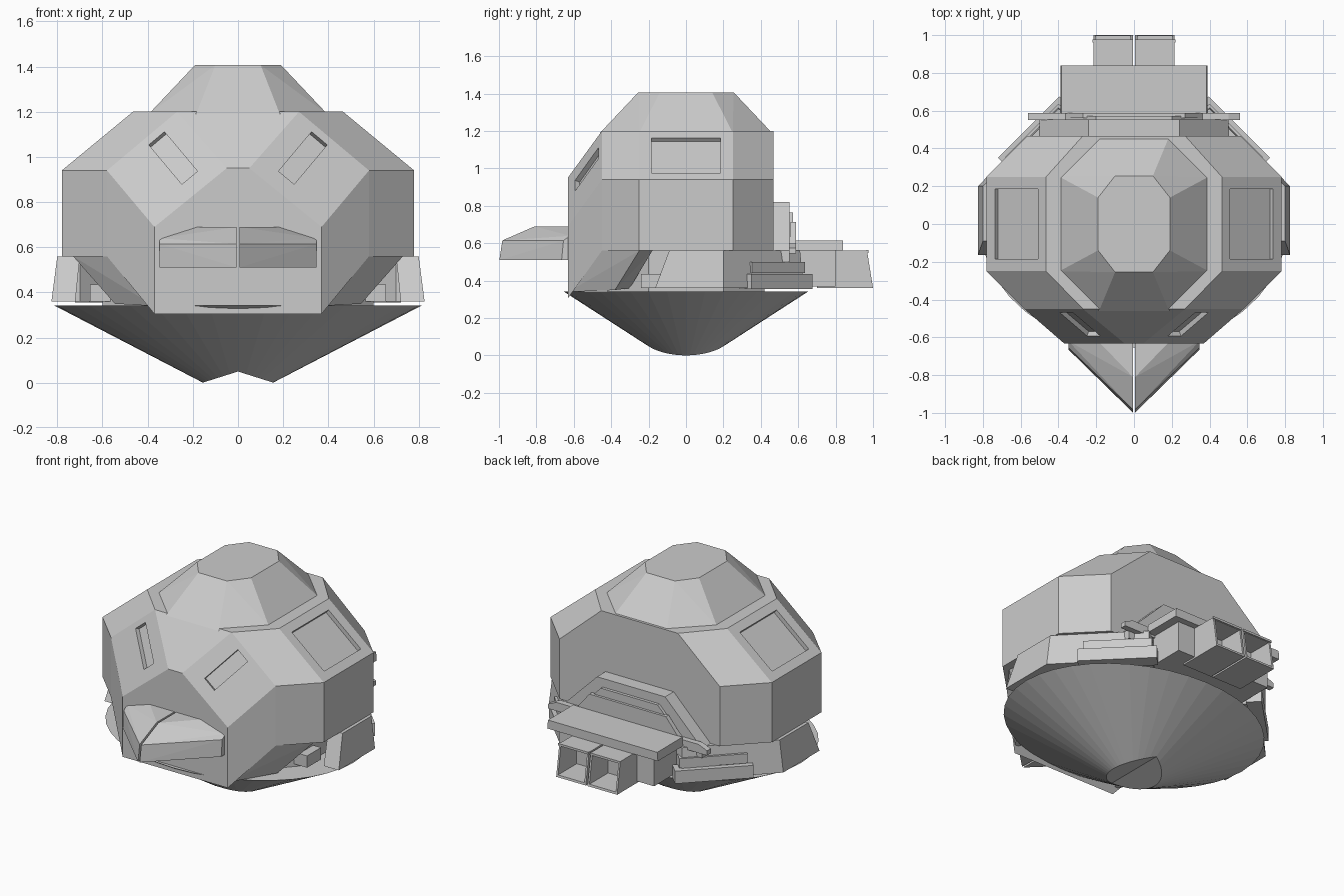
import bpy, bmesh, math
from mathutils import Vector as V

if "Cube" in bpy.data.objects:
    bpy.data.objects.remove(bpy.data.objects["Cube"])


def finish(name, bm):
    bmesh.ops.recalc_face_normals(bm, faces=bm.faces[:])
    me = bpy.data.meshes.new(name)
    bm.to_mesh(me)
    bm.free()
    ob = bpy.data.objects.new(name, me)
    bpy.context.collection.objects.link(ob)
    return ob


def hull(name, pts, mirror=False):
    bm = bmesh.new()
    for p in pts:
        bm.verts.new(p)
    r = bmesh.ops.convex_hull(bm, input=bm.verts[:])
    loose = [v for v in bm.verts if not v.link_faces]
    bmesh.ops.delete(bm, geom=loose, context='VERTS')
    bmesh.ops.dissolve_limit(bm, angle_limit=0.02, verts=bm.verts[:], edges=bm.edges[:])
    ob = finish(name, bm)
    if mirror:
        ob.modifiers.new("mirror", 'MIRROR').use_mirror_merge = False
    return ob


def box(name, x0, x1, y0, y1, z0, z1, mirror=False):
    return hull(name, [(x, y, z) for x in (x0, x1) for y in (y0, y1) for z in (z0, z1)], mirror)


def cut(ob, cutters):
    for c in cutters:
        m = ob.modifiers.new("cut", 'BOOLEAN')
        m.object, m.operation, m.solver = c, 'DIFFERENCE', 'EXACT'
    dg = bpy.context.evaluated_depsgraph_get()
    me = bpy.data.meshes.new_from_object(ob.evaluated_get(dg))
    ob.modifiers.clear()
    ob.data = me
    for c in cutters:
        bpy.data.objects.remove(c)


def slab(name, c, u, v, n, lu, lv, back, front):
    return hull(name, [c + u * lu * a / 2 + v * lv * b / 2 + n * d
                       for a in (-1, 1) for b in (-1, 1) for d in (-back, front)])


def flip(p, s):
    return V((p[0] * s, p[1], p[2]))


# Main body: loft of six-point sections (y, half width, shoulder z, roof half width, roof z, floor z)
sections = [(-.632, .37, .69, .05, .95, .305), (-.45, .58, .94, .27, 1.2, .56),
            (-.25, .78, .94, .465, 1.2, .56), (.25, .78, .94, .465, 1.2, .56),
            (.467, .565, .94, .27, 1.2, .56)]
bm = bmesh.new()
rings = []
for y, w, sz, t, tz, fz in sections:
    prof = [(-w, fz), (w, fz), (w, sz), (t, tz), (-t, tz), (-w, sz)]
    rings.append([bm.verts.new((x, y, z)) for x, z in prof])
for a, b in zip(rings, rings[1:]):
    for i in range(6):
        j = (i + 1) % 6
        bm.faces.new((a[i], a[j], b[j], b[i]))
bm.faces.new(rings[0])
bm.faces.new(rings[-1])
bmesh.ops.dissolve_limit(bm, angle_limit=0.02, verts=bm.verts[:], edges=bm.edges[:])
body = finish("main_body", bm)

# Recessed windows on the side slopes and on the two brow facets
cutters = []
A, B, C = V((.58, -.45, .94)), V((.27, -.45, 1.2)), V((.05, -.632, .95))
n = (B - A).cross(C - A).normalized()
if n.y > 0:
    n = -n
v = (A - B).normalized()
u = n.cross(v)
ex, ez = .287, .995
eye = V((ex, A.y - (n.x * (ex - A.x) + n.z * (ez - A.z)) / n.y, ez))
su = V((.315, 0, -.26)).normalized()
sn = V((.26, 0, .315)).normalized()
for s in (1, -1):
    cutters.append(slab("side_window_cut", V((.6225 * s, 0, 1.07)), flip(su, s), V((0, 1, 0)),
                        flip(sn, s), .295, .37, .027, .1))
    cutters.append(slab("brow_window_cut", flip(eye, s), flip(u, s), flip(v, s), flip(n, s),
                        .26, .09, .027, .1))
cut(body, cutters)

# Roof dome: tapered octagon
hull("roof_dome", [(sx * x, sy * y, z) for sx in (1, -1) for sy in (1, -1)
                   for x, y, z in ((.395, .25, 1.19), (.185, .46, 1.19),
                                   (.19, .14, 1.407), (.1, .255, 1.407))])

# Lower elliptical cone with a V-shaped cut tip
bm = bmesh.new()
rim = [bm.verts.new((.815 * math.cos(i * math.tau / 40), .655 * math.sin(i * math.tau / 40), .343))
       for i in range(40)]
tip = bm.verts.new((0, 0, -.08))
for i in range(40):
    bm.faces.new((rim[i], rim[(i + 1) % 40], tip))
bm.faces.new(rim)
cone = finish("lower_cone", bm)
wedges = [hull("tip_cut", [(x, y, z) for y in (-.5, .5) for x, z in
                           ((0, .05), (.5, -.108), (.5, -.3), (-.5, -.3), (-.5, -.108))])]
cut(cone, wedges)

# Inner core between body and cone
hull("inner_core", [(sx * x, sy * y, z) for sx in (1, -1) for sy in (1, -1) for z in (.33, .57)
                    for x, y in ((.6, .2), (.4, .42))])

# Front beak, two halves with a thin gap
hull("beak", [(.347, -.62, .51), (.347, -.665, .51), (.006, -.998, .51), (.006, -.62, .51),
              (.347, -.62, .64), (.347, -.655, .615), (.006, -.982, .615),
              (.19, -.62, .69), (.006, -.81, .69), (.006, -.62, .69)], True)

# Front cheek struts
hull("cheek_strut", [(.58, -.45, .56), (.73, -.25, .56), (.37, -.63, .34), (.545, -.38, .35),
                     (.71, -.18, .56), (.50, -.3, .36), (.45, -.38, .56), (.33, -.5, .35)], True)
box("side_vent", .56, .655, -.24, -.1, .36, .435, True)

# Side skirts and rear diagonal skirts
hull("side_skirt", [(.80, -.09, .56), (.80, .2, .56), (.826, -.165, .36), (.826, .2, .36),
                    (.70, -.09, .56), (.70, .2, .56), (.72, -.165, .36), (.72, .2, .36)], True)
hull("rear_skirt", [(.80, .2, .56), (.40, .61, .56), (.826, .2, .36), (.41, .63, .36),
                    (.70, .2, .56), (.30, .55, .56), (.70, .2, .36), (.30, .55, .36)], True)
d, dn = V((-1, 1, 0)).normalized(), V((1, 1, 0)).normalized()
for s, side in ((1, "right"), (-1, "left")):
    for part, z, ln, h, f in (("upper", .47, .40, .06, .015), ("lower", .395, .46, .08, .04)):
        slab(f"skirt_{part}_box_{side}", flip((.53, .485, z), s), flip(d, s), V((0, 0, 1)),
             flip(dn, s), ln, h, .05, f)

# Rear arch: raised plate with a lower flange behind it
def plate(name, y0, y1, prof):
    return hull(name, [(s * x, y, z) for s in (1, -1) for y in (y0, y1) for x, z in prof])


plate("rear_arch", .45, .553, ((.50, .50), (.50, .56), (.24, .82)))
plate("arch_inner_panel", .54, .572, ((.42, .54), (.20, .765)))
plate("arch_flange", .55, .588, ((.56, .545), (.56, .575), (.50, .60)))
plate("arch_step", .56, .588, ((.38, .58), (.27, .715)))

# Rear tray and the block beneath it
hull("rear_tray", [(s * x, y, z) for s in (1, -1) for x, y, z in
                   ((.39, .585, .56), (.39, .84, .56), (.385, .585, .615), (.385, .84, .615))])
box("rear_block", -.335, .335, .42, .80, .37, .565)

# Twin hollow exhausts with slanted mouths
x0, x1 = .006, .215
duct = hull("exhaust", [(x, y, z) for x in (x0, x1) for y, z in
                        ((.70, .36), (.70, .56), (.968, .56), (1.0, .36))])
inner = box("exhaust_cut", x0 + .012, x1 - .012, .81, 1.2, .374, .546)
cut(duct, [inner])
duct.modifiers.new("mirror", 'MIRROR').use_mirror_merge = False
box("exhaust_lip", .0065, .219, .962, .976, .549, .563, True)
